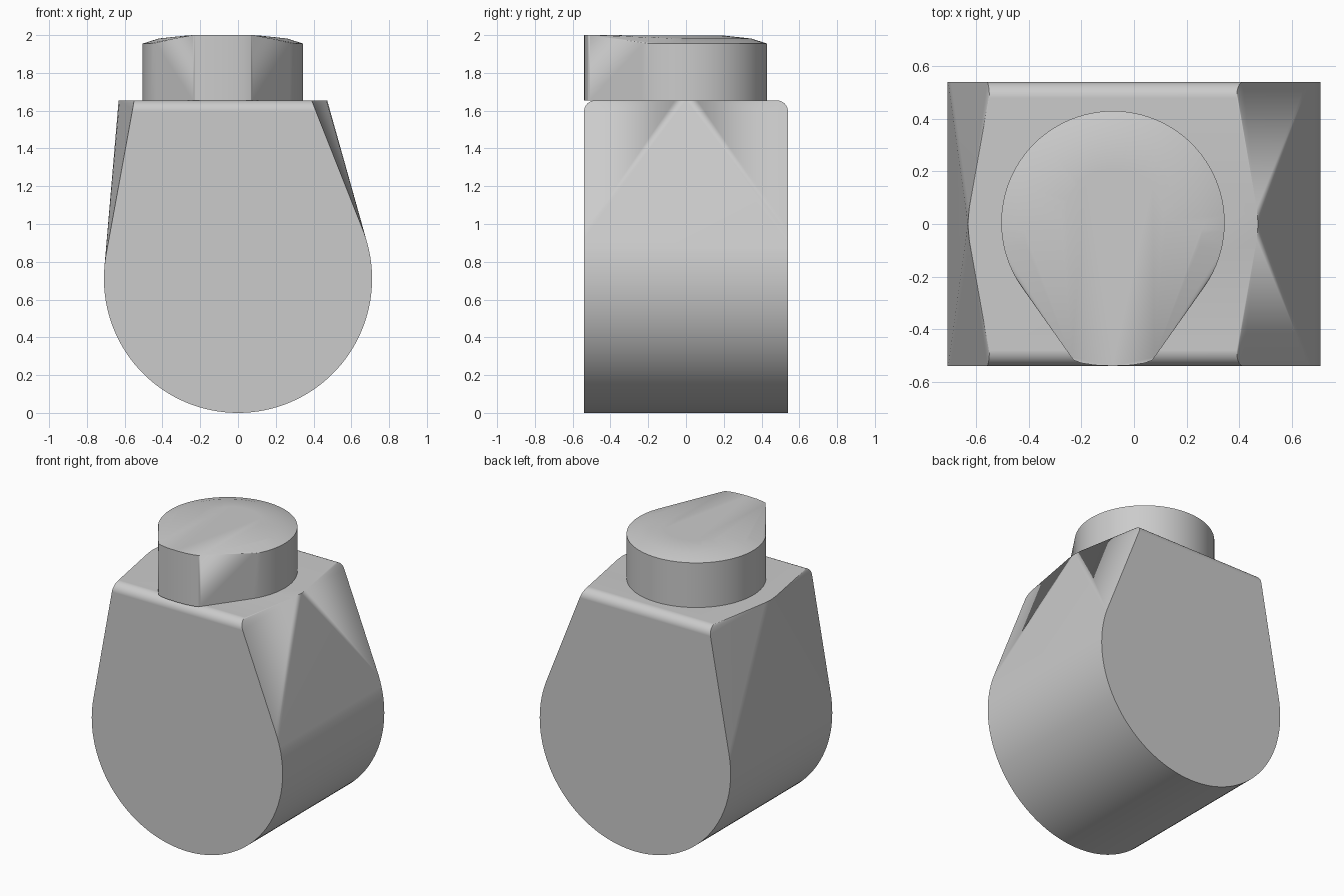
import bpy, bmesh
from math import sin, cos, pi, radians

cube = bpy.data.objects.get("Cube")
if cube:
    bpy.data.objects.remove(cube)

grey = bpy.data.materials.new("plain_grey")
grey.use_nodes = True
colour = (0.6, 0.6, 0.6, 1)
grey.diffuse_color = colour
grey.node_tree.nodes["Principled BSDF"].inputs["Base Color"].default_value = colour


def ring(cx, cy, r, n):
    return [(cx + r * cos(2 * pi * i / n), cy + r * sin(2 * pi * i / n)) for i in range(n)]


def hull_part(name, points):
    """Wrap a convex skin around section points and shade its curves smooth."""
    bm = bmesh.new()
    for p in points:
        bm.verts.new(p)
    res = bmesh.ops.convex_hull(bm, input=bm.verts[:])
    loose = {g for g in res["geom_interior"] + res["geom_unused"]
             if isinstance(g, bmesh.types.BMVert)}
    bmesh.ops.delete(bm, geom=list(loose), context='VERTS')
    bmesh.ops.dissolve_limit(bm, angle_limit=radians(0.3), verts=bm.verts[:], edges=bm.edges[:])
    bmesh.ops.recalc_face_normals(bm, faces=bm.faces[:])
    mesh = bpy.data.meshes.new(name)
    bm.to_mesh(mesh)
    bm.free()
    obj = bpy.data.objects.new(name, mesh)
    bpy.context.collection.objects.link(obj)
    mesh.materials.append(grey)
    bpy.ops.object.select_all(action='DESELECT')
    obj.select_set(True)
    bpy.context.view_layer.objects.active = obj
    bpy.ops.object.shade_smooth_by_angle(angle=radians(25))
    weighted = obj.modifiers.new("weighted_normals", 'WEIGHTED_NORMAL')
    weighted.keep_sharp = True
    return obj


# Body: round base drawn from front to back, blending into a bowed flat top
half, top, radius, fillet = 0.54, 1.655, 0.71, 0.06
body = [(x, y, z) for x, z in ring(0, radius, radius, 128) for y in (-half, half)]
for side in (-1, 1):
    # Bowed left and right borders of the top
    for y, left, right in ((0, 0.472, -0.632), (0.06, 0.467, -0.627), (0.12, 0.455, -0.616)):
        body += [(left, side * y, top), (right, side * y, top)]
    # Rounded front and back top edges
    for i in range(9):
        a = pi / 2 * i / 8
        drop = fillet * (1 - cos(a))
        y = side * (half - fillet + fillet * sin(a))
        body += [(0.39 + 0.39 * drop, y, top - drop), (-0.55 - 0.17 * drop, y, top - drop)]
hull_part("body", body)

# Cap: shallow domed disc drawn out to a blunt pointer at the front
cx, cy, rim, peak = -0.08, 0.005, 0.425, 2.0
cap = []
for r, z in ((rim, top), (rim, 1.955), (0.34, 1.982), (0.2, 1.997)):
    cap += [(x, y, z) for x, y in ring(cx, cy, r, 96)]
for dx, y in ((0, -0.54), (0.07, -0.537), (0.12, -0.529), (0.148, -0.519), (0.158, -0.507)):
    cap += [(cx + s * dx, y, z) for s in (-1, 1) for z in (top, peak)]
hull_part("pointer_cap", cap)
